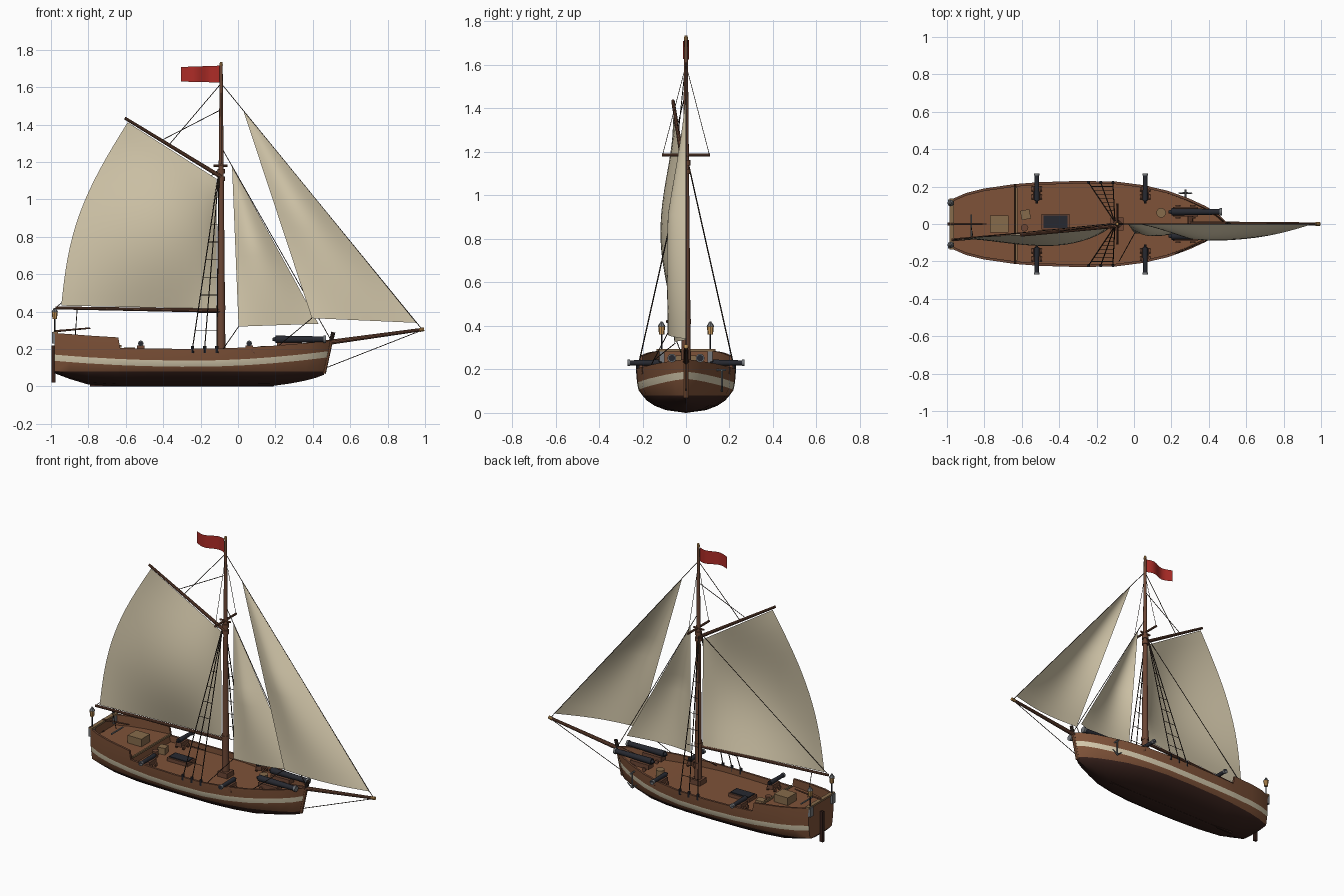
import bpy, bmesh, math
from mathutils import Vector, Matrix

cube = bpy.data.objects.get("Cube")
if cube:
    bpy.data.objects.remove(cube, do_unlink=True)


def material(name, r, g, b):
    m = bpy.data.materials.new(name)
    m.use_nodes = True
    m.diffuse_color = (r, g, b, 1)
    m.node_tree.nodes["Principled BSDF"].inputs["Base Color"].default_value = (r, g, b, 1)
    return m


hull_brown = material("hull brown", .21, .085, .04)
tar = material("dark bottom", .04, .016, .012)
canvas = material("canvas cream", .66, .58, .41)
spar = material("spar wood", .15, .062, .035)
crate_wood = material("pale wood", .24, .145, .07)
red = material("flag red", .42, .025, .02)
iron = material("black iron", .02, .022, .03)
steel = material("grey steel", .18, .19, .2)
amber = material("lantern amber", .6, .32, .1)
rope_dark = material("tarred rope", .03, .02, .015)


def finish(name, bm, *mats):
    bmesh.ops.recalc_face_normals(bm, faces=bm.faces)
    me = bpy.data.meshes.new(name)
    bm.to_mesh(me)
    bm.free()
    for m in mats:
        me.materials.append(m)
    for p in me.polygons:
        p.use_smooth = True
    me.set_sharp_from_angle(angle=math.radians(35))
    ob = bpy.data.objects.new(name, me)
    bpy.context.collection.objects.link(ob)
    return ob


def rod(name, a, b, r1, r2, mat, sides=10):
    a, b = Vector(a), Vector(b)
    d = b - a
    bm = bmesh.new()
    turn = d.to_track_quat('Z', 'Y').to_matrix().to_4x4()
    bmesh.ops.create_cone(bm, cap_ends=True, segments=sides, radius1=r1, radius2=r2, depth=d.length,
                          matrix=Matrix.Translation((a + b) / 2) @ turn)
    return finish(name, bm, mat)


def rope(name, a, b, r=.0022):
    return rod(name, a, b, r, r, rope_dark, 5)


def box(name, pos, size, mat, turn=0, axis='Z'):
    bm = bmesh.new()
    bmesh.ops.create_cube(bm, size=1, matrix=Matrix.Translation(pos)
                          @ Matrix.Rotation(turn, 4, axis) @ Matrix.Diagonal((*size, 1)))
    return finish(name, bm, mat)


def sheet(name, point, mat, n=16):
    bm = bmesh.new()
    grid = [[bm.verts.new(point(i / n, j / n)) for j in range(n + 1)] for i in range(n + 1)]
    for i in range(n):
        for j in range(n):
            bm.faces.new((grid[i][j], grid[i + 1][j], grid[i + 1][j + 1], grid[i][j + 1]))
    return finish(name, bm, mat)


# Hull: stations of x, half breadth, sheer height, keel height
stations = [(-.98, .13, .285, .07), (-.9, .165, .28, .04), (-.8, .19, .272, .01), (-.64, .213, .262, 0),
            (-.63, .214, .206, 0), (-.5, .224, .203, 0), (-.3, .23, .201, 0), (-.1, .227, .203, 0),
            (.05, .208, .209, 0), (.18, .177, .217, .002), (.28, .137, .226, .015), (.36, .096, .234, .03),
            (.42, .055, .24, .046), (.46, .01, .246, .062)]
row_mats = [1, 1, 1, 1, 0, 2, 0, 3, 0, 0]


def section(x, hb, sheer, keel):
    bow = max(0, (x - .15) / .31)
    low = .105 + (.1 if x > -.25 else .06) * (x + .25) ** 2
    wl = .08
    deck = .215 if x < -.635 else .165 + .02 * bow
    rows = [(0, keel)]
    for f, u in ((.4, .16), (.62, .4), (.78, .7), (.87, 1)):
        rows.append((f ** (1 + bow * .7), keel + (wl - keel) * u))
    rows += [(.95, low), (.98, low + .033), (1, sheer)]
    pts = [(w * hb, z) for w, z in rows]
    inner = max(hb - .014, hb * .3)
    pts += [(inner, sheer), (inner, deck), (0, deck)]
    return [(x + min(bow, 1) * (z - .07) * .2, y, z) for y, z in pts]


bm = bmesh.new()
for side in (-1, 1):
    rings = [[bm.verts.new((x, y * side, z)) for x, y, z in section(*s)] for s in stations]
    for a, b in zip(rings, rings[1:]):
        for k, mi in enumerate(row_mats):
            bm.faces.new((a[k], b[k], b[k + 1], a[k + 1])).material_index = mi
bmesh.ops.remove_doubles(bm, verts=bm.verts, dist=.0004)
for s in (stations[0], stations[-1]):
    ends = section(*s)[:8]
    for k in range(7):
        quad = [(x, y * side, z) for side, row in ((-1, (k, k + 1)), (1, (k + 1, k)))
                for x, y, z in (ends[r] for r in row)]
        if k == 0:
            quad = quad[1:-1] + [quad[0]]
        f = bm.faces.new([bm.verts.new(q) for q in quad])
        f.material_index = 1 if k < 4 else 0
bmesh.ops.remove_doubles(bm, verts=bm.verts, dist=.0004)
finish("hull", bm, hull_brown, tar, canvas, spar)

box("transom_rail", (-.975, 0, .288), (.025, .27, .012), crate_wood)
box("quarterdeck_edge", (-.629, 0, .215), (.01, .39, .012), crate_wood)
box("keel", (-.3, 0, .006), (.98, .014, .012), tar)
box("rudder", (-.987, 0, .12), (.022, .016, .2), tar)
rod("tiller", (-.98, 0, .295), (-.79, 0, .312), .006, .004, spar)
rod("stem_head", (.485, 0, .2), (.51, 0, .29), .011, .011, rope_dark, 8)
rod("stem_post", (.458, 0, .07), (.495, 0, .24), .012, .012, hull_brown, 8)

# Mast, bowsprit, gaff and boom
M = -.09
rod("mast", (M, 0, .16), (M, 0, 1.72), .023, .008, spar, 16)
rod("mast_cap", (M, 0, 1.715), (M, 0, 1.735), .01, .007, amber)
box("mast_step", (M, 0, .18), (.07, .07, .035), spar)
rod("crosstree", (M, -.11, 1.185), (M, .11, 1.185), .007, .007, spar, 8)
rod("crosstree_arm", (M - .04, 0, 1.18), (M + .035, 0, 1.18), .006, .006, spar, 8)
for z in (.42, 1.11, 1.15):
    rod("mast_band", (M, 0, z - .012), (M, 0, z + .012), .026 - z * .005, .026 - z * .005, spar, 16)
rod("bowsprit", (.3, 0, .21), (.975, 0, .303), .015, .009, spar)
rod("bowsprit_cap", (.97, 0, .302), (.995, 0, .306), .011, .01, amber)
boom_end, gaff_end = (-.975, -.085, .42), (-.605, -.06, 1.435)
rod("boom", (M, -.01, .405), boom_end, .011, .008, spar)
rod("gaff", (M, -.01, 1.12), gaff_end, .011, .008, spar)


# Sails
def mainsail(u, v):
    foot = Vector((-.115, -.005, .415)).lerp(Vector((-.945, -.085, .432)), u)
    head = Vector((-.115, -.012, 1.11)).lerp(Vector((-.59, -.057, 1.412)), u)
    p = foot.lerp(head, v)
    belly = math.sin(math.pi * v)
    return p + Vector((-.08 * belly * u ** 2, -.08 * belly * math.sin(math.pi * u ** .8), 0))


def headsail(head, tack, clew, belly):
    head, tack, clew = Vector(head), Vector(tack), Vector(clew)

    def point(u, v):
        p = head.lerp(tack.lerp(clew, u), .004 + .996 * v)
        p.y -= belly * math.sin(math.pi * u) * math.sin(math.pi * (.1 + .75 * v)) * min(1, 2 * v)
        return p
    return point


sheet("mainsail", mainsail, canvas)
sheet("staysail", headsail((-.032, 0, 1.18), (.43, 0, .335), (.003, -.05, .32), .05), canvas)
sheet("jib", headsail((.027, 0, 1.48), (.957, 0, .34), (.395, -.085, .365), .06), canvas)
sheet("flag", lambda u, v: (M - .01 - .205 * u, .014 * math.sin(7 * u),
                            1.625 + .09 * v + u * (.005 - .012 * v)), red)

# Standing and running rigging
rope("jib_stay", (M, 0, 1.62), (.98, 0, .31))
rope("fore_stay", (M, 0, 1.28), (.49, 0, .26))
rope("bobstay", (.97, 0, .295), (.472, 0, .1))
rope("topping_lift", (M, .005, 1.17), boom_end)
rope("peak_halyard", (M, 0, 1.62), (-.37, -.035, 1.29))
rope("lower_halyard", (M, 0, 1.48), (-.41, -.04, 1.315))
rope("main_sheet", (-.86, -.075, .41), (-.87, -.02, .27))
rope("jib_sheet", (.395, -.085, .365), (.22, -.16, .22))
rope("staysail_sheet", (.003, -.05, .32), (-.08, -.2, .2))
rod("sheet_horse", (-.87, -.07, .255), (-.87, .05, .255), .005, .005, steel, 8)
for s in (-1, 1):
    rope("topmast_shroud", (M, 0, 1.6), (M, s * .108, 1.185), .0015)
    tops = [Vector((M - .012, s * .01, 1.15))] * 3
    feet = [Vector((x, s * .222, .205)) for x in (-.243, -.178, -.113)]
    for t, f in zip(tops, feet):
        rope("shroud", f, t, .003)
        rod("deadeye", f - Vector((0, 0, .025)), f + Vector((0, 0, .012)), .009, .009, iron, 8)
    for k in range(1, 8):
        rope("ratline", feet[0].lerp(tops[0], k * .1), feet[2].lerp(tops[2], k * .1), .0018)


# Guns on wheeled carriages
def cannon(name, pos, aim, length, r):
    p, d = Vector(pos), Vector(aim)
    across = Vector((d.y, -d.x, 0))
    end = p + d * length
    rod(name + "_barrel", p, end, r, r * .75, iron, 14)
    rod(name + "_breech", p - d * .015, p, r * .4, r * .6, iron)
    rod(name + "_muzzle", end - d * .012, end, r, r, steel, 14)
    mid = p + d * length * .28
    wide = [abs(d[i]) * length * .5 + abs(across[i]) * r * 2.6 for i in (0, 1)]
    box(name + "_carriage", mid - Vector((0, 0, r + .012)), (*wide, .03), spar)
    for along in (-.15, .15):
        for s in (-1, 1):
            hub = mid + d * length * along + across * s * r * 1.4
            hub.z = p.z - r - .03
            rod(name + "_wheel", hub, hub + across * s * .008, .013, .013, spar, 12)


for s in (-1, 1):
    for x in (-.52, .06):
        cannon("side_cannon", (x, s * .125, .23), (0, s, 0), .145, .015)
    cannon("bow_cannon", (.2, s * .065, .252), (1, 0, 0), .27, .02)
    # Stern lanterns
    y = s * .112
    rod("lantern_staff", (-.98, y, .27), (-.98, y, .36), .004, .004, iron, 8)
    rod("lantern_glass", (-.98, y, .36), (-.98, y, .398), .012, .016, amber, 8)
    rod("lantern_roof", (-.98, y, .398), (-.98, y, .42), .018, .004, steel, 8)
    box("quarter_fitting", (-.98, s * .115, .26), (.03, .03, .06), steel)

# Deck gear
box("cargo_crate", (-.72, 0, .24), (.1, .09, .05), crate_wood)
box("small_crate", (-.58, .05, .185), (.05, .05, .045), crate_wood, .2)
box("hatch_frame", (-.42, .012, .175), (.15, .085, .025), spar)
box("hatch_cover", (-.42, .012, .188), (.13, .065, .012), iron)
rod("barrel", (.145, .06, .165), (.145, .06, .215), .026, .026, crate_wood, 14)
rod("bucket", (-.585, -.02, .165), (-.585, -.02, .205), .015, .02, spar, 12)
rod("windlass", (.3, -.04, .2), (.3, .04, .2), .016, .016, spar, 10)

# Anchor hung on the side
rod("anchor_shank", (.275, .165, .1), (.275, .165, .2), .005, .005, steel, 8)
rod("anchor_stock", (.275, .14, .197), (.275, .185, .197), .005, .005, steel, 8)
for s in (-1, 1):
    rod("anchor_arm", (.275, .165, .1), (.275 + s * .035, .165, .125), .006, .003, steel, 8)
